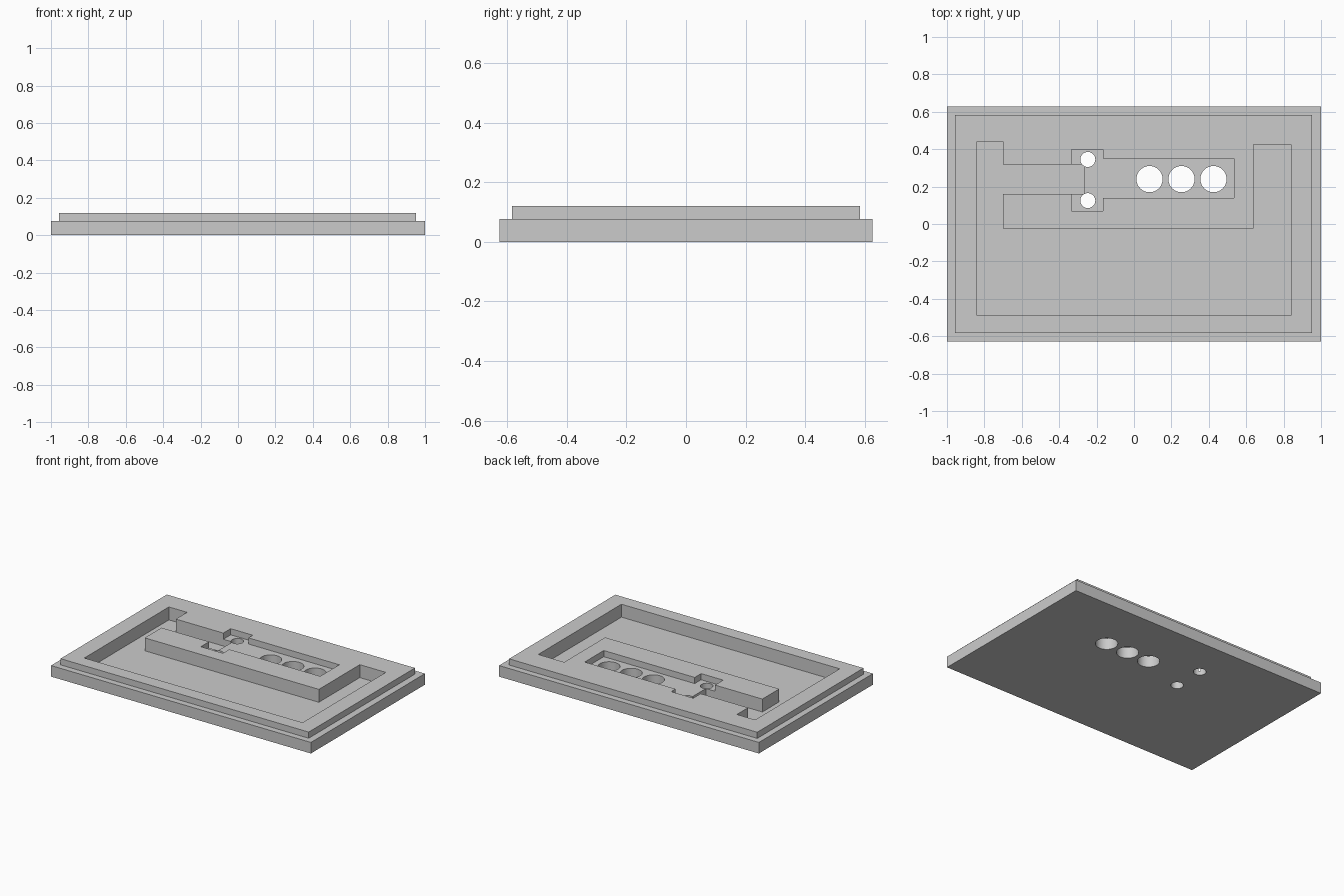
import bpy, bmesh, math

if "Cube" in bpy.data.objects:
    bpy.data.objects.remove(bpy.data.objects["Cube"])

grey = bpy.data.materials.new("light grey")
grey.diffuse_color = (0.6, 0.6, 0.6, 1)
grey.use_nodes = True
grey.node_tree.nodes["Principled BSDF"].inputs["Base Color"].default_value = grey.diffuse_color


def mesh_object(name, bm):
    bmesh.ops.recalc_face_normals(bm, faces=bm.faces[:])
    me = bpy.data.meshes.new(name)
    bm.to_mesh(me)
    bm.free()
    me.materials.append(grey)
    ob = bpy.data.objects.new(name, me)
    bpy.context.collection.objects.link(ob)
    return ob


def stacked(name, rings):
    """Solid through a stack of matching outlines, each (points, z)."""
    bm = bmesh.new()
    loops = [[bm.verts.new((x, y, z)) for x, y in pts] for pts, z in rings]
    n = len(loops[0])
    for low, high in zip(loops, loops[1:]):
        for i in range(n):
            j = (i + 1) % n
            bm.faces.new((low[i], low[j], high[j], high[i]))
    bm.faces.new(loops[0][::-1])
    bm.faces.new(loops[-1])
    return mesh_object(name, bm)


def rect(x0, x1, y0, y1):
    return [(x0, y0), (x1, y0), (x1, y1), (x0, y1)]


def circle(cx, cy, r, n=48):
    return [(cx + r * math.cos(2 * math.pi * i / n),
             cy + r * math.sin(2 * math.pi * i / n)) for i in range(n)]


STEP, TOP, FLOOR = 0.077, 0.12, 0.03

# Stepped plate: wide base with a raised lip
base = rect(-1, 1, -0.627, 0.627)
lip = rect(-0.957, 0.953, -0.584, 0.584)
plate = stacked("stepped_plate", [(base, 0), (base, STEP), (lip, STEP), (lip, TOP)])

# Deep U-shaped pocket with the side channel
deep = [(-0.84, -0.49), (0.84, -0.49), (0.84, 0.425), (0.64, 0.425),
        (0.64, -0.025), (-0.70, -0.025), (-0.70, 0.16), (-0.265, 0.16),
        (-0.265, 0.317), (-0.70, 0.317), (-0.70, 0.44), (-0.84, 0.44)]
# Shallow slot with a wider head
shallow = [(-0.335, 0.07), (-0.165, 0.07), (-0.165, 0.14), (0.535, 0.14),
           (0.535, 0.35), (-0.165, 0.35), (-0.165, 0.398), (-0.335, 0.398)]
cutters = [stacked("deep_pocket_cutter", [(deep, FLOOR), (deep, 0.3)]),
           stacked("shallow_slot_cutter", [(shallow, STEP), (shallow, 0.3)])]

# Through holes: three large, two small
for x, y, r in [(0.083, 0.24, 0.07), (0.254, 0.24, 0.07), (0.425, 0.24, 0.07),
                (-0.247, 0.345, 0.04), (-0.247, 0.125, 0.04)]:
    ring = circle(x, y, r)
    cutters.append(stacked("hole_cutter", [(ring, -0.1), (ring, 0.3)]))

# Cut everything out of the plate
bpy.context.view_layer.objects.active = plate
plate.select_set(True)
for cutter in cutters:
    mod = plate.modifiers.new("cut", 'BOOLEAN')
    mod.operation = 'DIFFERENCE'
    mod.solver = 'EXACT'
    mod.object = cutter
    bpy.ops.object.modifier_apply(modifier=mod.name)
    bpy.data.objects.remove(cutter)

bpy.ops.object.shade_smooth_by_angle(angle=math.radians(30))
